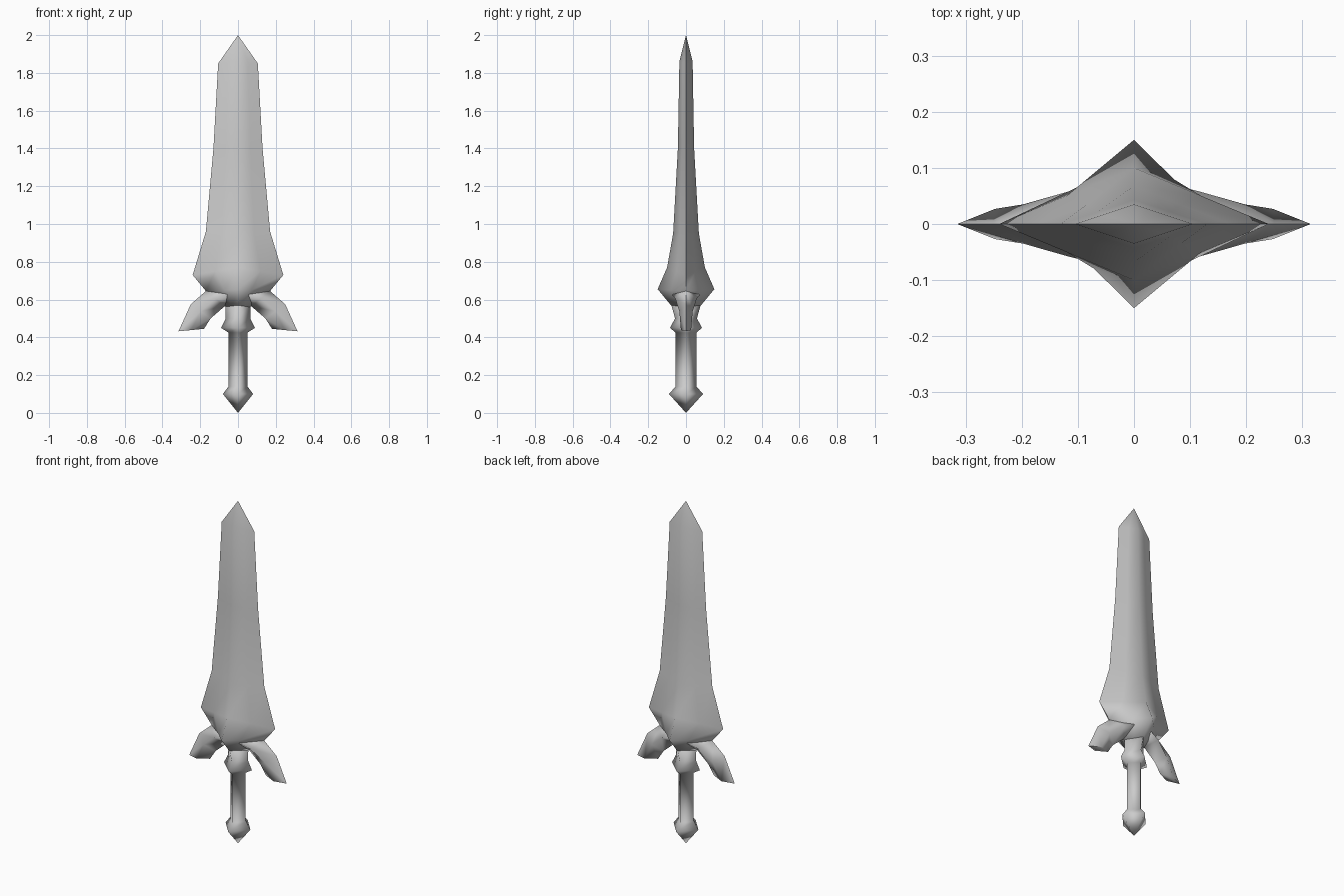
import bpy, bmesh, math

if "Cube" in bpy.data.objects:
    bpy.data.objects.remove(bpy.data.objects["Cube"], do_unlink=True)

steel = bpy.data.materials.new("grey_steel")
steel.use_nodes = True
steel.diffuse_color = (0.6, 0.6, 0.6, 1)
steel.node_tree.nodes["Principled BSDF"].inputs["Base Color"].default_value = (0.6, 0.6, 0.6, 1)


def loft(name, rings, start_tip=None, end_tip=None):
    """Skin a list of equal-length rings, closing each end with a tip or a cap."""
    bm = bmesh.new()
    loops = [[bm.verts.new(p) for p in ring] for ring in rings]
    n = len(loops[0])
    for a, b in zip(loops, loops[1:]):
        for i in range(n):
            j = (i + 1) % n
            bm.faces.new((a[i], a[j], b[j], b[i]))
    for loop, tip in ((loops[0], start_tip), (loops[-1], end_tip)):
        if tip:
            apex = bm.verts.new(tip)
            for i in range(n):
                bm.faces.new((loop[i], loop[(i + 1) % n], apex))
        else:
            bm.faces.new(loop)
    bmesh.ops.recalc_face_normals(bm, faces=bm.faces)
    mesh = bpy.data.meshes.new(name)
    bm.to_mesh(mesh)
    bm.free()
    mesh.materials.append(steel)
    obj = bpy.data.objects.new(name, mesh)
    bpy.context.collection.objects.link(obj)
    bpy.ops.object.select_all(action='DESELECT')
    obj.select_set(True)
    bpy.context.view_layer.objects.active = obj
    bpy.ops.object.shade_smooth_by_angle(angle=math.radians(100))
    return obj


def diamond(z, hx, hy):
    return [(hx, 0, z), (0, hy, z), (-hx, 0, z), (0, -hy, z)]


def blade_ring(z_edge, hx, z_ridge, hy, fx=0.5, fy=0.5):
    """Diamond with an extra point on each side, between edge and ridge."""
    zm = (z_edge + z_ridge) / 2
    mx, my = hx * fx, hy * fy
    return [(hx, 0, z_edge), (mx, my, zm), (0, hy, z_ridge), (-mx, my, zm),
            (-hx, 0, z_edge), (-mx, -my, zm), (0, -hy, z_ridge), (mx, -my, zm)]


# Blade, swelling into the boss above the hilt
loft("blade", [
    blade_ring(0.56, 0.065, 0.57, 0.08),
    blade_ring(0.645, 0.17, 0.655, 0.15, 0.42, 0.53),
    blade_ring(0.73, 0.24, 0.77, 0.10),
    blade_ring(0.96, 0.17, 0.95, 0.068),
    blade_ring(1.40, 0.13, 1.40, 0.043),
    blade_ring(1.85, 0.105, 1.86, 0.035),
], end_tip=(0, 0, 2))

# Neck, collar, grip and pommel
loft("hilt", [
    diamond(0.10, 0.08, 0.09),
    diamond(0.14, 0.05, 0.055),
    diamond(0.425, 0.05, 0.055),
    diamond(0.45, 0.09, 0.085),
    diamond(0.50, 0.065, 0.058),
    diamond(0.58, 0.067, 0.08),
], start_tip=(0, 0, 0))


def guard_ring(upper, lower, half):
    """Diamond section between an upper and a lower (x, z) point."""
    mx, mz = (upper[0] + lower[0]) / 2, (upper[1] + lower[1]) / 2
    return [(upper[0], 0, upper[1]), (mx, half, mz),
            (lower[0], 0, lower[1]), (mx, -half, mz)]


# Drooping crossguard arms
sections = [((0.06, 0.70), (0.0, 0.57), 0.08),
            ((0.17, 0.645), (0.07, 0.565), 0.057),
            ((0.25, 0.575), (0.145, 0.50), 0.035),
            ((0.315, 0.432), (0.18, 0.445), 0.027)]
for side, sign in (("left", 1), ("right", -1)):
    rings = [[(sign * x, y, z) for x, y, z in guard_ring(*s)] for s in sections]
    loft(side + "_guard_arm", rings)
